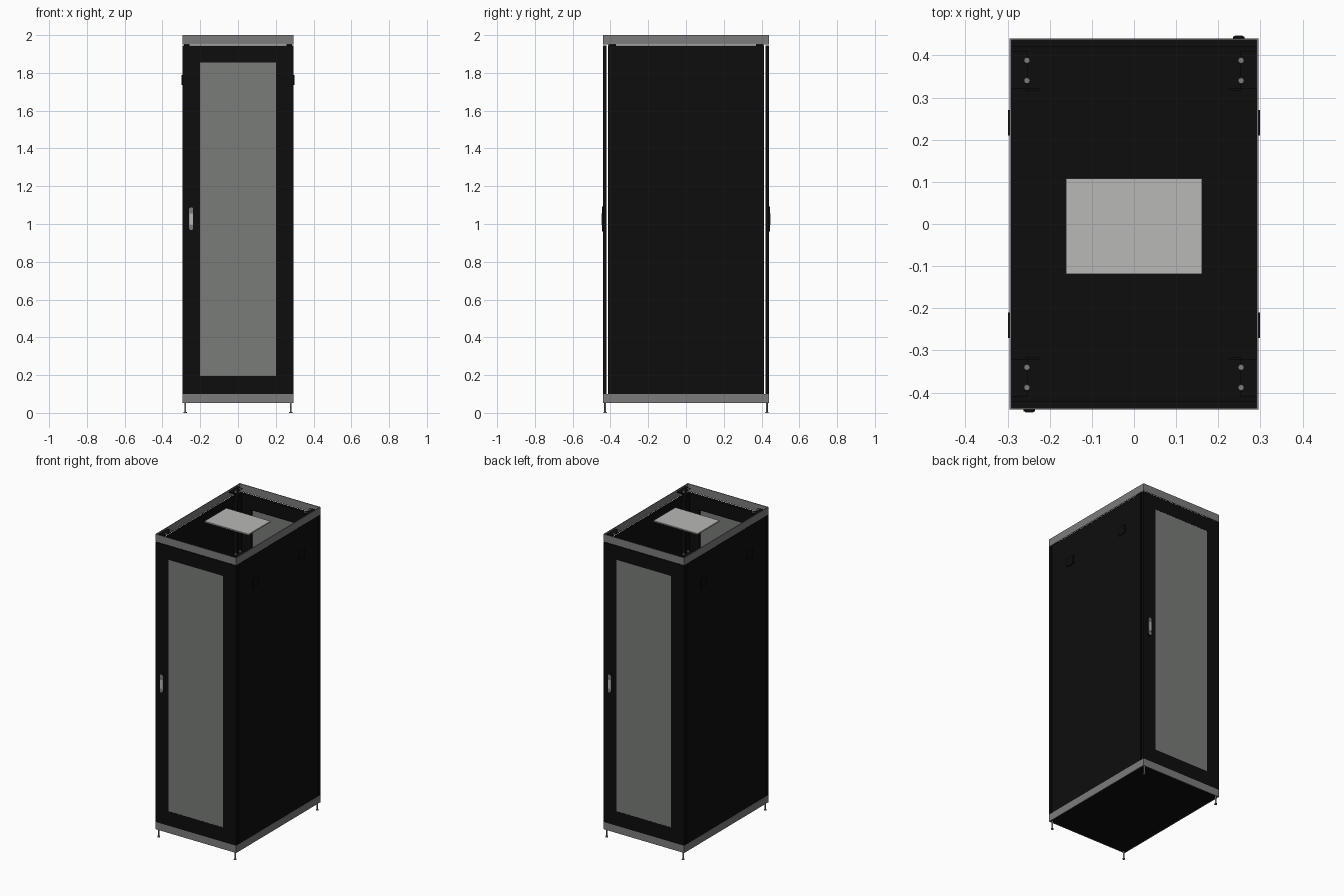
import bpy, bmesh, math
from mathutils import Matrix

if "Cube" in bpy.data.objects:
    bpy.data.objects.remove(bpy.data.objects["Cube"], do_unlink=True)


def material(name, r, g, b):
    m = bpy.data.materials.new(name)
    m.use_nodes = True
    m.diffuse_color = (r, g, b, 1)
    m.node_tree.nodes["Principled BSDF"].inputs["Base Color"].default_value = (r, g, b, 1)
    return m


BLACK = material("black_steel", 0.004, 0.004, 0.004)
GREY = material("frame_grey", 0.2, 0.2, 0.2)
MESH = material("mesh_grey", 0.19, 0.2, 0.19)
LIGHT = material("light_grey", 0.48, 0.48, 0.47)
W, D = 0.295, 0.44          # half width and half depth
LOW, HIGH = 0.1, 1.95       # door and panel span


def finish(name, bm, mat):
    bmesh.ops.recalc_face_normals(bm, faces=bm.faces)
    me = bpy.data.meshes.new(name)
    bm.to_mesh(me)
    bm.free()
    ob = bpy.data.objects.new(name, me)
    me.materials.append(mat)
    bpy.context.collection.objects.link(ob)
    return ob


def boxes(name, mat, *spans):
    """One object from boxes given as (x0, x1, y0, y1, z0, z1)."""
    bm = bmesh.new()
    for x0, x1, y0, y1, z0, z1 in spans:
        m = Matrix.Translation(((x0 + x1) / 2, (y0 + y1) / 2, (z0 + z1) / 2))
        m = m @ Matrix.Diagonal((x1 - x0, y1 - y0, z1 - z0, 1))
        bmesh.ops.create_cube(bm, size=1, matrix=m)
    return finish(name, bm, mat)


def rods(name, mat, spots, *sections):
    """Upright cylinders or cones, sections given as (r0, r1, z0, z1)."""
    bm = bmesh.new()
    for x, y in spots:
        for r0, r1, z0, z1 in sections:
            bmesh.ops.create_cone(bm, cap_ends=True, segments=12, radius1=r0, radius2=r1,
                                  depth=z1 - z0, matrix=Matrix.Translation((x, y, (z0 + z1) / 2)))
    return finish(name, bm, mat)


def capsule(name, mat, x, half_width, z0, z1, y0, y1):
    """Rounded upright plate facing the front."""
    bm = bmesh.new()
    ring = []
    for i in range(16):
        a = 2 * math.pi * (i + 0.5) / 16
        end = z1 - half_width if math.sin(a) > 0 else z0 + half_width
        ring.append(bm.verts.new((x + half_width * math.cos(a), y0, end + half_width * math.sin(a))))
    face = bm.faces.new(ring)
    out = bmesh.ops.extrude_face_region(bm, geom=[face])["geom"]
    bmesh.ops.translate(bm, vec=(0, y1 - y0, 0),
                        verts=[v for v in out if isinstance(v, bmesh.types.BMVert)])
    return finish(name, bm, mat)


def frame_ring(name, z0, z1, t=0.004):
    boxes(name, GREY, (-W, W, -D, -D + t, z0, z1), (-W, W, D - t, D, z0, z1),
          (-W, -W + t, -D + t, D - t, z0, z1), (W - t, W, -D + t, D - t, z0, z1))


# Grey top and bottom frames, black floor
frame_ring("top_frame", HIGH, 2.0)
frame_ring("bottom_frame", 0.052, LOW)
boxes("floor", BLACK, (-W + .004, W - .004, -D + .004, D - .004, 0.054, 0.064))

# Doors with mesh windows and handles; the back repeats the front turned round
for side, turn in (("front", 0), ("back", math.pi)):
    y0, y1 = -D, -D + 0.02
    gap = HIGH - 0.004
    parts = [
        boxes(side + "_door", BLACK, (-W, -0.2, y0, y1, LOW, gap), (0.2, W, y0, y1, LOW, gap),
              (-0.2, 0.2, y0, y1, LOW, 0.195), (-0.2, 0.2, y0, y1, 1.855, gap)),
        boxes(side + "_mesh", MESH, (-0.2, 0.2, y0 + 0.001, y0 + 0.005, 0.195, 1.855)),
        capsule(side + "_handle_base", BLACK, -0.248, 0.014, 0.96, 1.092, y0, y0 - 0.005),
        capsule(side + "_handle_plate", GREY, -0.248, 0.011, 0.968, 1.088, y0 - 0.004, y0 - 0.006),
        boxes(side + "_handle_lever", LIGHT, (-0.257, -0.239, y0 - 0.0075, y0 - 0.005, 0.995, 1.055)),
    ]
    for ob in parts:
        ob.data.transform(Matrix.Rotation(turn, 4, "Z"))

# Side panels and latches
for side, s in (("left", 1), ("right", -1)):
    def flank(a, b, *rest):
        return (min(s * a, s * b), max(s * a, s * b), *rest)
    boxes(side + "_panel", BLACK, flank(W - 0.006, W - 0.001, -0.412, 0.412, LOW, HIGH - 0.004))
    boxes(side + "_latches", BLACK,
          *[flank(W - 0.004, W + 0.004, y - 0.03, y + 0.03, 1.735, 1.79) for y in (-0.24, 0.24)])

# Corner posts and inner mounting rails
corners = [(sx, sy) for sx in (-1, 1) for sy in (-1, 1)]
boxes("corner_posts", BLACK, *[(sx * 0.272 - 0.014, sx * 0.272 + 0.014,
                                sy * 0.39 - 0.02, sy * 0.39 + 0.02, 0.06, 1.96) for sx, sy in corners])
boxes("mounting_rails", BLACK, *[(sx * 0.24 - 0.015, sx * 0.24 + 0.015,
                                  sy * 0.32 - 0.003, sy * 0.32 + 0.003, 0.06, 1.94) for sx, sy in corners])

# Bolts on corner brackets
boxes("top_brackets", BLACK, *[(sx * 0.273 - 0.02, sx * 0.273 + 0.02,
                                sy * 0.365 - 0.045, sy * 0.365 + 0.045, 1.984, 1.99) for sx, sy in corners])
rods("top_bolts", GREY, [(sx * 0.254, sy * y) for sx, sy in corners for y in (0.34, 0.388)],
     (0.008, 0.007, 1.988, 1.999))

# Vent plate in the open top
boxes("vent_plate", LIGHT, (-0.161, 0.161, -0.119, 0.108, 1.99, 1.998))

# Levelling feet
rods("levelling_feet", GREY, [(sx * 0.279, sy * 0.428) for sx, sy in corners],
     (0.009, 0.008, 0.0, 0.006), (0.005, 0.005, 0.005, 0.056))
